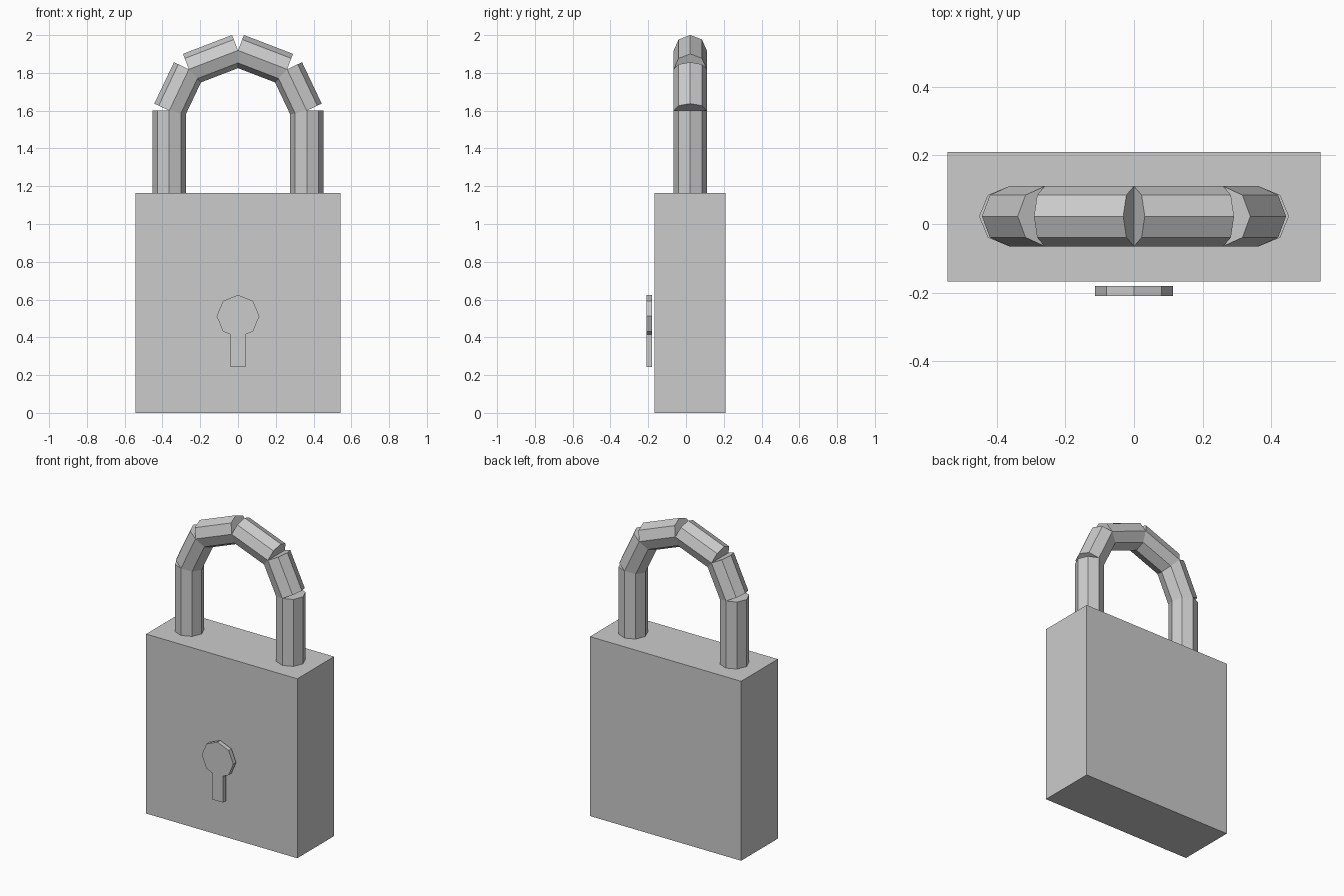
import bpy
import bmesh
from math import sin, cos, pi
from mathutils import Matrix, Vector

cube = bpy.data.objects.get("Cube")
if cube:
    bpy.data.objects.remove(cube, do_unlink=True)

GREY = (0.6, 0.6, 0.6, 1)
metal = bpy.data.materials.new("plain grey metal")
metal.use_nodes = True
metal.diffuse_color = GREY
metal.node_tree.nodes["Principled BSDF"].inputs["Base Color"].default_value = GREY


def finish(name, bm):
    bmesh.ops.recalc_face_normals(bm, faces=bm.faces)
    mesh = bpy.data.meshes.new(name)
    bm.to_mesh(mesh)
    bm.free()
    mesh.materials.append(metal)
    obj = bpy.data.objects.new(name, mesh)
    bpy.context.collection.objects.link(obj)
    return obj


def bar(name, start, end, radius=0.0875, y=0.0225):
    """Eight-sided bar between two (x, z) points, with a corner facing front."""
    a, b = (Vector((p[0], y, p[1])) for p in (start, end))
    along = (b - a).normalized()
    front = Vector((0, 1, 0))
    side = front.cross(along)
    frame = Matrix((side, front, along)).transposed().to_4x4()
    bm = bmesh.new()
    # The cone primitive puts its first corner on the frame's front axis
    bmesh.ops.create_cone(bm, cap_ends=True, segments=8, radius1=radius,
                          radius2=radius, depth=(b - a).length,
                          matrix=Matrix.Translation((a + b) / 2) @ frame)
    return finish(name, bm)


# Body block
bm = bmesh.new()
bmesh.ops.create_cube(bm, size=1, matrix=Matrix.Translation((0, 0.0215, 0.5825))
                      @ Matrix.Diagonal((1.086, 0.377, 1.165, 1)))
finish("body", bm)

# Shackle: straight bars chained along half an arch, then mirrored
path = [(0.364, 1.16), (0.364, 1.6), (0.26, 1.819), (0, 1.919)]
parts = ["leg", "lower_arch", "upper_arch"]
for label, sign in (("left", 1), ("right", -1)):
    for part, p, q in zip(parts, path, path[1:]):
        bar(f"shackle_{part}_{label}", (sign * p[0], p[1]), (sign * q[0], q[1]))

# Keyhole plate: octagon head with a narrow slot below
HEAD_Z, HEAD_R, SLOT = 0.512, 0.113, 0.04
head = [(HEAD_R * sin(i * pi / 4), HEAD_Z + HEAD_R * cos(i * pi / 4)) for i in range(4)]
half = head + [(SLOT, 0.415), (SLOT, 0.243)]
outline = half + [(-x, z) for x, z in reversed(half[1:])]
bm = bmesh.new()
face = bm.faces.new([bm.verts.new((x, -0.21, z)) for x, z in outline])
made = bmesh.ops.extrude_face_region(bm, geom=[face], use_keep_orig=True)
back = [v for v in made["geom"] if isinstance(v, bmesh.types.BMVert)]
bmesh.ops.translate(bm, verts=back, vec=(0, 0.029, 0))
finish("keyhole_plate", bm)
